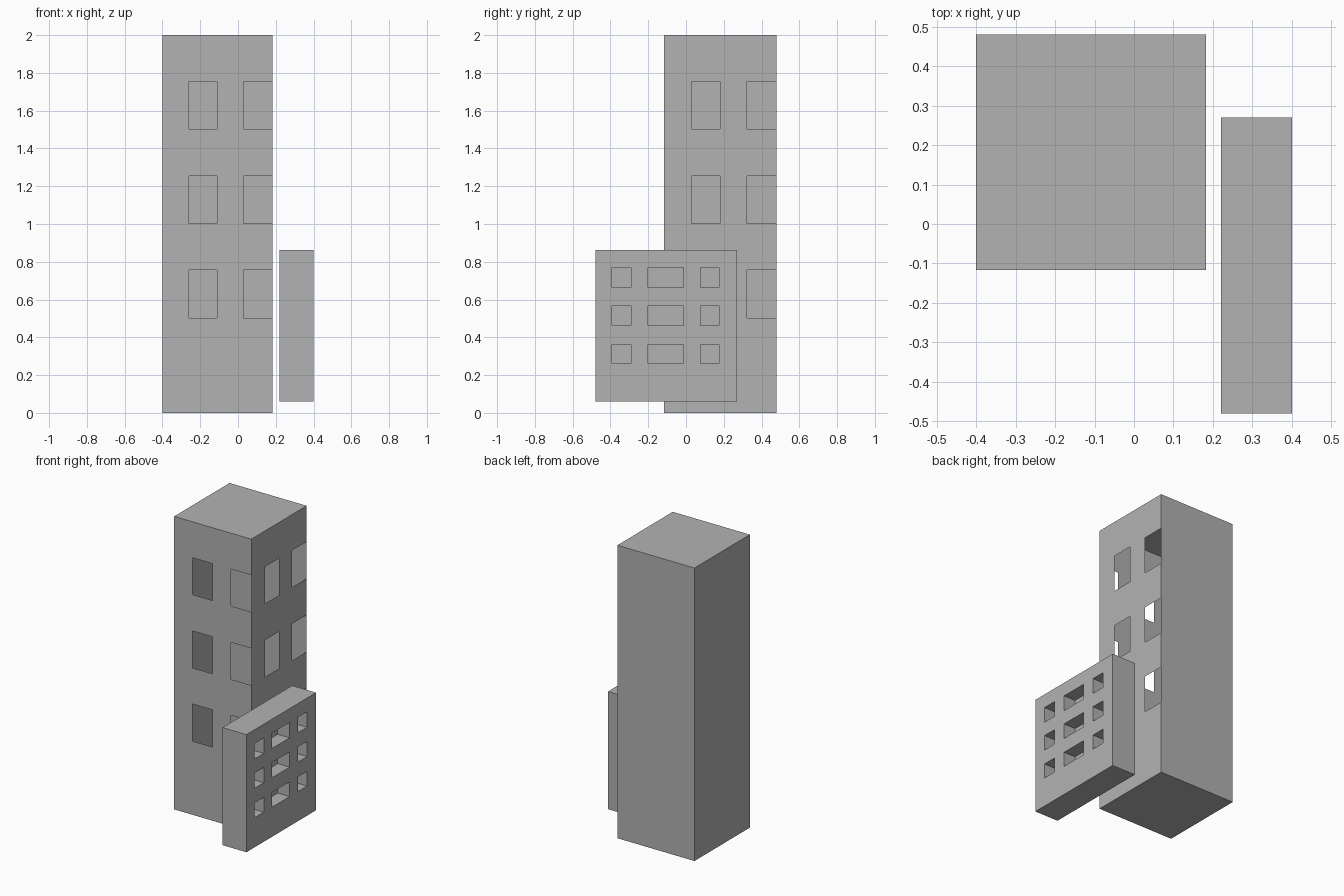
import bpy, bmesh
from mathutils import Vector

if "Cube" in bpy.data.objects:
    bpy.data.objects.remove(bpy.data.objects["Cube"])

X, Y, Z = Vector((1, 0, 0)), Vector((0, 1, 0)), Vector((0, 0, 1))

concrete = bpy.data.materials.new("concrete grey")
concrete.diffuse_color = (0.448, 0.448, 0.448, 1)
concrete.use_nodes = True
concrete.node_tree.nodes["Principled BSDF"].inputs["Base Color"].default_value = concrete.diffuse_color


def quad(bm, *pts):
    bm.faces.new([bm.verts.new(p) for p in pts])


def panel(bm, origin, u, v, us, vs, depth=0.0):
    """Wall split into cells; odd-odd cells are openings, or recesses when depth > 0."""
    n = u.cross(v)

    def at(a, b, d=0.0):
        return origin + u * a + v * b - n * d

    for i, (a0, a1) in enumerate(zip(us, us[1:])):
        for j, (b0, b1) in enumerate(zip(vs, vs[1:])):
            corners = [(a0, b0), (a1, b0), (a1, b1), (a0, b1)]
            if not (i % 2 and j % 2):
                quad(bm, *[at(*c) for c in corners])
            elif depth:
                quad(bm, *[at(*c, depth) for c in corners])
                for c, d in zip(corners, corners[1:] + corners[:1]):
                    quad(bm, at(*c), at(*d), at(*d, depth), at(*c, depth))


def block(name, lo, hi, front, right, levels, depth=0.0):
    """Hollow block with windows on its front and/or right side."""
    lo, hi = Vector(lo), Vector(hi)
    w, d, h = hi - lo
    bm = bmesh.new()
    panel(bm, lo, X, Z, front or [0, w], levels if front else [0, h], depth)
    panel(bm, Vector((hi.x, lo.y, lo.z)), Y, Z, right, levels, depth)
    panel(bm, Vector((hi.x, hi.y, lo.z)), -X, Z, [0, w], [0, h])
    panel(bm, Vector((lo.x, hi.y, lo.z)), -Y, Z, [0, d], [0, h])
    panel(bm, Vector((lo.x, lo.y, hi.z)), X, Y, [0, w], [0, d])
    panel(bm, lo, Y, X, [0, d], [0, w])
    bmesh.ops.remove_doubles(bm, verts=bm.verts, dist=1e-4)
    mesh = bpy.data.meshes.new(name)
    bm.to_mesh(mesh)
    bm.free()
    mesh.materials.append(concrete)
    bpy.context.collection.objects.link(bpy.data.objects.new(name, mesh))


# Tall thin-walled tower with open windows on two sides
block("tower", (-0.40, -0.117, 0), (0.182, 0.48, 2),
      [0, 0.14, 0.29, 0.43, 0.582], [0, 0.147, 0.297, 0.44, 0.597],
      [0, 0.503, 0.757, 1.003, 1.255, 1.503, 1.755, 2])

# Low slab building with recessed windows on its right side
block("slab_building", (0.22, -0.48, 0.06), (0.40, 0.27, 0.863),
      None, [0, 0.088, 0.188, 0.278, 0.466, 0.558, 0.655, 0.75],
      [0, 0.202, 0.303, 0.403, 0.507, 0.603, 0.709, 0.803], depth=0.09)
